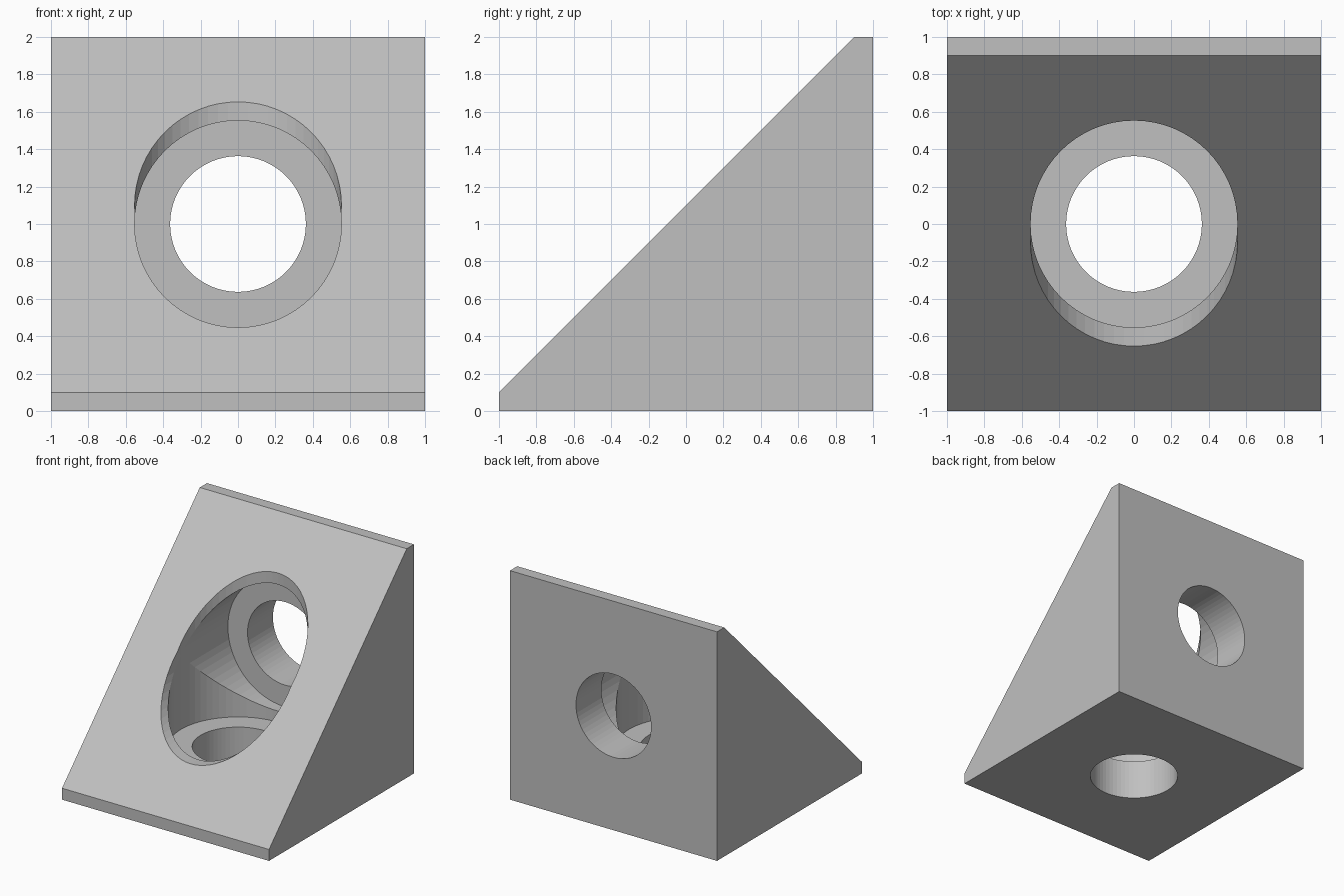
import bpy
import bmesh
from math import radians
from mathutils import Matrix

cube = bpy.data.objects.get("Cube")
if cube:
    bpy.data.objects.remove(cube, do_unlink=True)

SIDES = 64
HOLE_R, BORE_R, WALL = 0.363, 0.553, 0.35


def make_object(name, bm):
    bmesh.ops.recalc_face_normals(bm, faces=bm.faces)
    mesh = bpy.data.meshes.new(name)
    bm.to_mesh(mesh)
    bm.free()
    obj = bpy.data.objects.new(name, mesh)
    bpy.context.scene.collection.objects.link(obj)
    return obj


def stepped_cutter(name, matrix):
    """Screw hole that widens into a counterbore, along local z."""
    bm = bmesh.new()
    rings = []
    for r, z in ((HOLE_R, -0.3), (HOLE_R, WALL), (BORE_R, WALL), (BORE_R, 2.5)):
        ring = bmesh.ops.create_circle(bm, segments=SIDES, radius=r)["verts"]
        bmesh.ops.translate(bm, verts=ring, vec=(0, 0, z))
        rings.append(ring)
    for low, high in zip(rings, rings[1:]):
        for i in range(SIDES):
            j = (i + 1) % SIDES
            bm.faces.new((low[i], low[j], high[j], high[i]))
    bm.faces.new(rings[0])
    bm.faces.new(rings[-1])
    bm.transform(matrix)
    return make_object(name, bm)


# Wedge body: side profile extruded across x
bm = bmesh.new()
profile = ((-1, 0), (1, 0), (1, 2), (0.9, 2), (-1, 0.1))
side = bm.faces.new([bm.verts.new((-1, y, z)) for y, z in profile])
extruded = bmesh.ops.extrude_face_region(bm, geom=[side])["geom"]
bmesh.ops.translate(bm, vec=(2, 0, 0),
                    verts=[v for v in extruded if isinstance(v, bmesh.types.BMVert)])
bracket = make_object("corner_bracket", bm)

# Plain grey material
grey = bpy.data.materials.new("light_grey")
grey.use_nodes = True
colour = (0.53, 0.53, 0.53, 1)
grey.diffuse_color = colour
grey.node_tree.nodes["Principled BSDF"].inputs["Base Color"].default_value = colour
bracket.data.materials.append(grey)

# One stepped hole through the base, one through the back wall
through_back = Matrix.Translation((0, 1, 1)) @ Matrix.Rotation(radians(90), 4, "X")
for name, matrix in (("base_hole_cutter", Matrix()), ("back_hole_cutter", through_back)):
    cutter = stepped_cutter(name, matrix)
    cutter.data.materials.append(grey)
    cutter.hide_render = True
    cutter.hide_set(True)
    cut = bracket.modifiers.new(name, "BOOLEAN")
    cut.operation = "DIFFERENCE"
    cut.solver = "EXACT"
    cut.object = cutter
